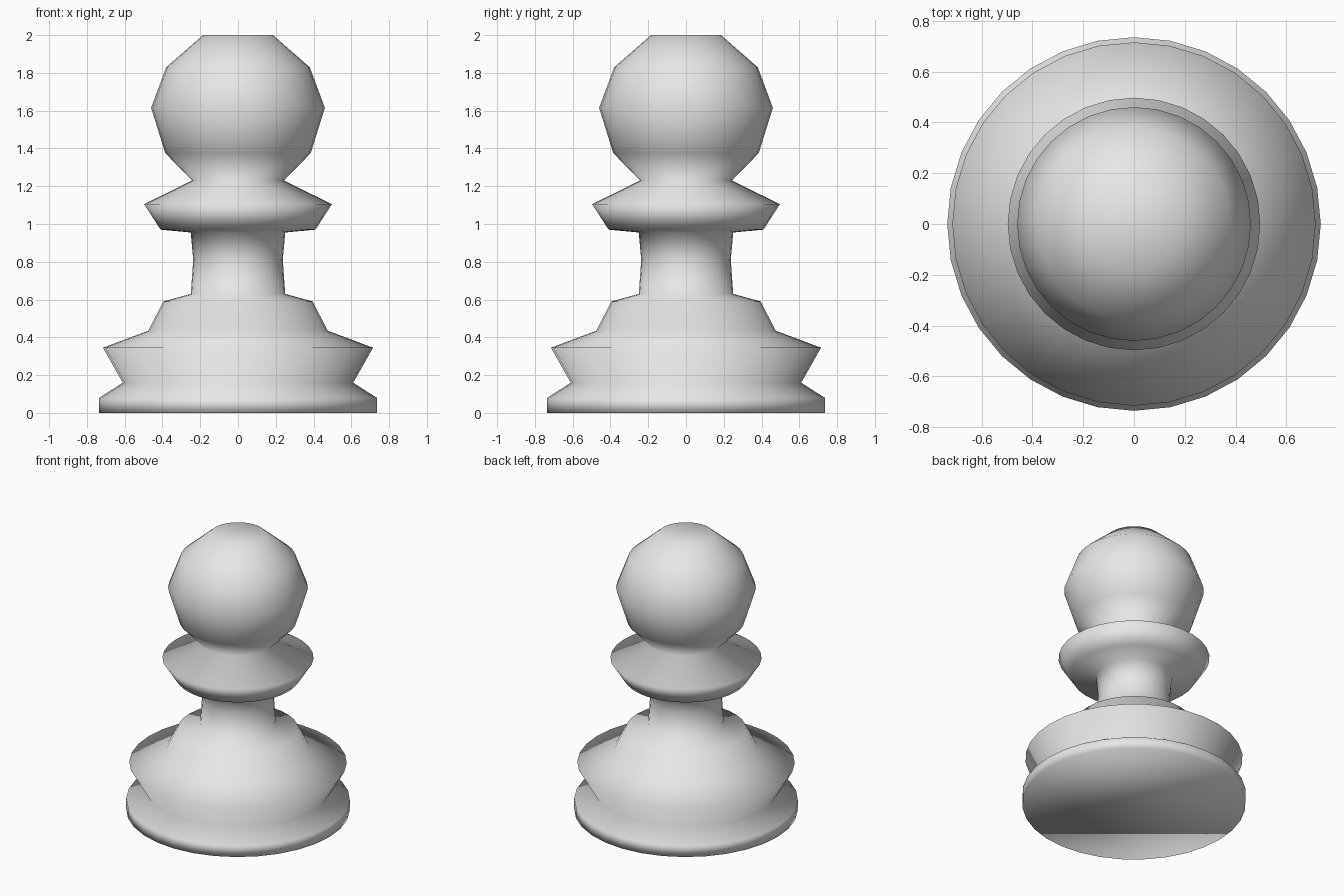
import bpy, bmesh, math

if "Cube" in bpy.data.objects:
    bpy.data.objects.remove(bpy.data.objects["Cube"])

SIDES = 32
# Lathe profile (radius, height) from foot to crown
PROFILE = [
    (0.735, 0.0), (0.735, 0.08), (0.61, 0.16), (0.715, 0.345),   # foot and base flare
    (0.475, 0.435), (0.395, 0.59), (0.25, 0.63),                 # stepped shoulder
    (0.237, 0.81), (0.25, 0.955),                                # waisted stem
    (0.41, 0.97), (0.497, 1.105), (0.243, 1.23),                 # collar
    (0.385, 1.375), (0.46, 1.615), (0.38, 1.83), (0.185, 2.0),   # head
]

bm = bmesh.new()
rings = []
for r, z in PROFILE:
    rings.append([bm.verts.new((r * math.cos(2 * math.pi * i / SIDES),
                                r * math.sin(2 * math.pi * i / SIDES), z))
                  for i in range(SIDES)])

# Turned side walls
for low, high in zip(rings, rings[1:]):
    for i in range(SIDES):
        j = (i + 1) % SIDES
        bm.faces.new((low[i], low[j], high[j], high[i]))

# Flat caps
bm.faces.new(rings[0][::-1])
bm.faces.new(rings[-1])
for f in bm.faces:
    f.smooth = True

mesh = bpy.data.meshes.new("pawn")
bm.to_mesh(mesh)
bm.free()

# Single plain colour
mat = bpy.data.materials.new("light grey")
mat.diffuse_color = (0.8, 0.8, 0.8, 1)
mat.use_nodes = True
mat.node_tree.nodes["Principled BSDF"].inputs["Base Color"].default_value = mat.diffuse_color
mesh.materials.append(mat)
pawn = bpy.data.objects.new("pawn", mesh)
bpy.context.collection.objects.link(pawn)
